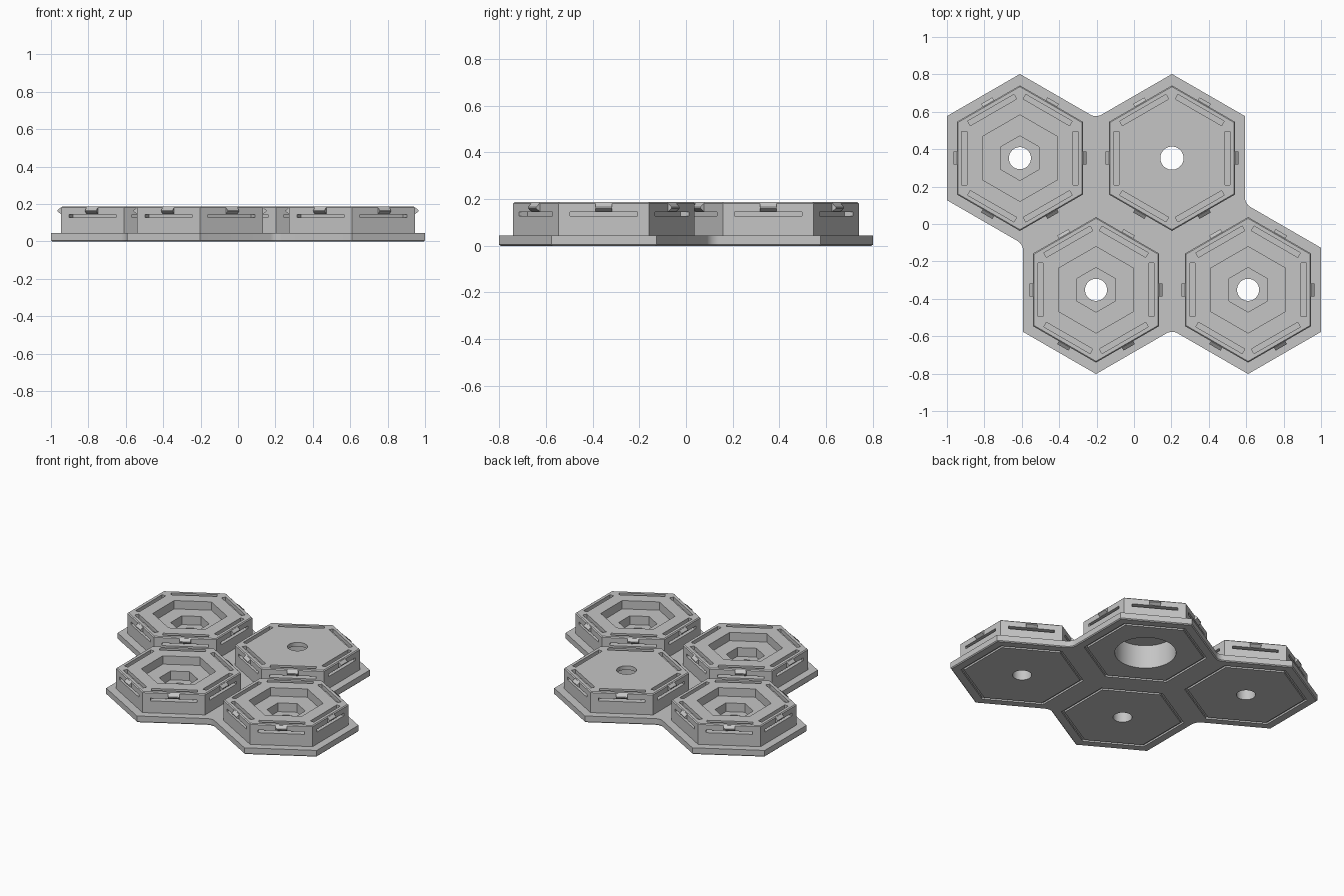
import bpy, bmesh
from math import cos, sin, pi, radians
from mathutils import Matrix, Vector

if "Cube" in bpy.data.objects:
    bpy.data.objects.remove(bpy.data.objects["Cube"], do_unlink=True)

BASE_R, BASE_TOP = 0.45, 0.045
TILE_R, TILE_TOP = 0.389, 0.187
APOTHEM = TILE_R * cos(pi / 6)
CENTRES = [(-0.61, 0.352), (0.203, 0.352), (-0.203, -0.352), (0.61, -0.352)]
FLAT_TILE = 1

grey = bpy.data.materials.new("light_grey")
grey.use_nodes = True
COLOUR = (0.56, 0.56, 0.56, 1)
grey.diffuse_color = COLOUR
grey.node_tree.nodes["Principled BSDF"].inputs["Base Color"].default_value = COLOUR


def make(name, bm):
    bmesh.ops.recalc_face_normals(bm, faces=bm.faces)
    mesh = bpy.data.meshes.new(name)
    bm.to_mesh(mesh)
    bm.free()
    mesh.materials.append(grey)
    obj = bpy.data.objects.new(name, mesh)
    bpy.context.collection.objects.link(obj)
    return obj


def add_prism(bm, points, z0, z1):
    face = bm.faces.new([bm.verts.new((x, y, z0)) for x, y in points])
    new = bmesh.ops.extrude_face_region(bm, geom=[face])["geom"]
    bmesh.ops.translate(bm, verts=[g for g in new if isinstance(g, bmesh.types.BMVert)],
                        vec=(0, 0, z1 - z0))


def polygon(radius, sides=6, centre=(0, 0)):
    return [(centre[0] + radius * cos(pi / 6 + 2 * pi * i / sides),
             centre[1] + radius * sin(pi / 6 + 2 * pi * i / sides)) for i in range(sides)]


def prism(name, points, z0, z1):
    bm = bmesh.new()
    add_prism(bm, points, z0, z1)
    return make(name, bm)


def add_box(bm, low, high, turn):
    low, high = Vector(low), Vector(high)
    size = high - low
    matrix = turn @ Matrix.Translation((low + high) / 2) @ Matrix.Diagonal((*size, 1))
    bmesh.ops.create_cube(bm, size=1, matrix=matrix)


def cut(obj, cutters):
    for cutter in cutters:
        mod = obj.modifiers.new("cut", "BOOLEAN")
        mod.operation, mod.solver, mod.object = "DIFFERENCE", "EXACT", cutter
    depsgraph = bpy.context.evaluated_depsgraph_get()
    obj_eval = obj.evaluated_get(depsgraph)
    mesh = bpy.data.meshes.new_from_object(obj_eval)
    obj.modifiers.clear()
    obj.data = mesh
    for cutter in cutters:
        bpy.data.objects.remove(cutter, do_unlink=True)


def chamfer(obj, z, width):
    bm = bmesh.new()
    bm.from_mesh(obj.data)
    edges = [e for e in bm.edges if all(abs(v.co.z - z) < 1e-5 for v in e.verts)]
    bmesh.ops.bevel(bm, geom=edges, offset=width, segments=1, affect="EDGES")
    bm.to_mesh(obj.data)
    bm.free()


SIDES = [Matrix.Rotation(radians(60 * i), 4, "Z") for i in range(6)]


# Base plate: outer corners of the four hexagons joined in one outline
corners = [(3, (4, 5, 0, 1)), (1, (5, 0, 1, 2)), (0, (0, 1, 2, 3, 4)), (2, (2, 3, 4, 5)), (3, (3,))]
outline = [polygon(BASE_R, 6, CENTRES[t])[k] for t, ks in corners for k in ks]
base = prism("base_plate", outline, 0, BASE_TOP)

# Rounded inner corners and a small chamfer below
bm = bmesh.new()
bm.from_mesh(base.data)
inner = [e for e in bm.edges
         if abs(e.verts[0].co.z - e.verts[1].co.z) > 0.01 and not e.is_convex]
bmesh.ops.bevel(bm, geom=inner, offset=0.014, segments=4, profile=0.5, affect="EDGES")
bm.to_mesh(base.data)
bm.free()
chamfer(base, 0, 0.006)

# Holes and underside grooves
cutters = []
for i, centre in enumerate(CENTRES):
    radius = 0.19 if i == FLAT_TILE else 0.059
    cutters.append(prism("hole_cutter", polygon(radius, 48, centre), -0.1, 0.1))
    bm = bmesh.new()
    loop = [bm.verts.new((r * cos(pi / 6), r * sin(pi / 6), z))
            for r, z in ((0.365, -0.02), (0.385, -0.02), (0.385, 0.012), (0.365, 0.012))]
    rim = [bm.edges.new((loop[j], loop[(j + 1) % 4])) for j in range(4)]
    bmesh.ops.spin(bm, geom=loop + rim, cent=(0, 0, 0), axis=(0, 0, 1),
                   angle=2 * pi, steps=6, use_duplicate=False)
    bmesh.ops.remove_doubles(bm, verts=bm.verts, dist=1e-5)
    bmesh.ops.translate(bm, verts=bm.verts, vec=(*centre, 0))
    cutters.append(make("groove_cutter", bm))
cut(base, cutters)


def make_tile(name, flat):
    tile = prism(name, polygon(TILE_R), BASE_TOP - 0.005, TILE_TOP)
    chamfer(tile, TILE_TOP, 0.006)
    # Long slots along the rim and in each side wall
    bm = bmesh.new()
    for turn in SIDES:
        add_box(bm, (0.283, -0.143, 0.162), (0.311, 0.143, 0.25), turn)
        add_box(bm, (0.295, -0.145, 0.127), (0.4, 0.145, 0.145), turn)
    cutters = [make("slot_cutter", bm)]
    # Stepped well or wide bore beneath a thin lid
    cutters.append(prism("hole_cutter", polygon(0.062 if flat else 0.059, 48), -0.1, 0.3))
    if flat:
        cutters.append(prism("bore_cutter", polygon(0.19, 48), -0.1, 0.16))
    else:
        cutters.append(prism("upper_well_cutter", polygon(0.231), 0.13, 0.3))
        cutters.append(prism("lower_well_cutter", polygon(0.119), 0.07, 0.3))
    cut(tile, cutters)
    return tile


# Snap clips: one wedge in the middle of each side
bm = bmesh.new()
profile = [(0.33, 0.183), (APOTHEM, 0.183), (0.355, 0.167), (0.355, 0.160),
           (APOTHEM, 0.147), (0.33, 0.147)]
for turn in SIDES:
    ends = [[bm.verts.new(turn @ Vector((r, y, z))) for r, z in profile]
            for y in (-0.035, 0.035)]
    bm.faces.new(ends[0])
    bm.faces.new(ends[1][::-1])
    for j in range(6):
        k = (j + 1) % 6
        bm.faces.new((ends[0][j], ends[1][j], ends[1][k], ends[0][k]))
clips = make("snap_clips", bm)
well_tile = make_tile("well_tile", False)
lid_tile = make_tile("lid_tile", True)

# Smooth the round bores, keep every other edge sharp
bpy.ops.object.select_all(action="DESELECT")
for obj in (base, well_tile, lid_tile):
    obj.select_set(True)
bpy.context.view_layer.objects.active = base
bpy.ops.object.shade_smooth_by_angle(angle=radians(25))

# Place the tiles and their clips
for i, centre in enumerate(CENTRES):
    source = lid_tile if i == FLAT_TILE else well_tile
    for part in (source, clips):
        first = i == 0 or part is lid_tile
        obj = part if first else part.copy()
        if not first:
            bpy.context.collection.objects.link(obj)
        obj.location = (*centre, 0)
